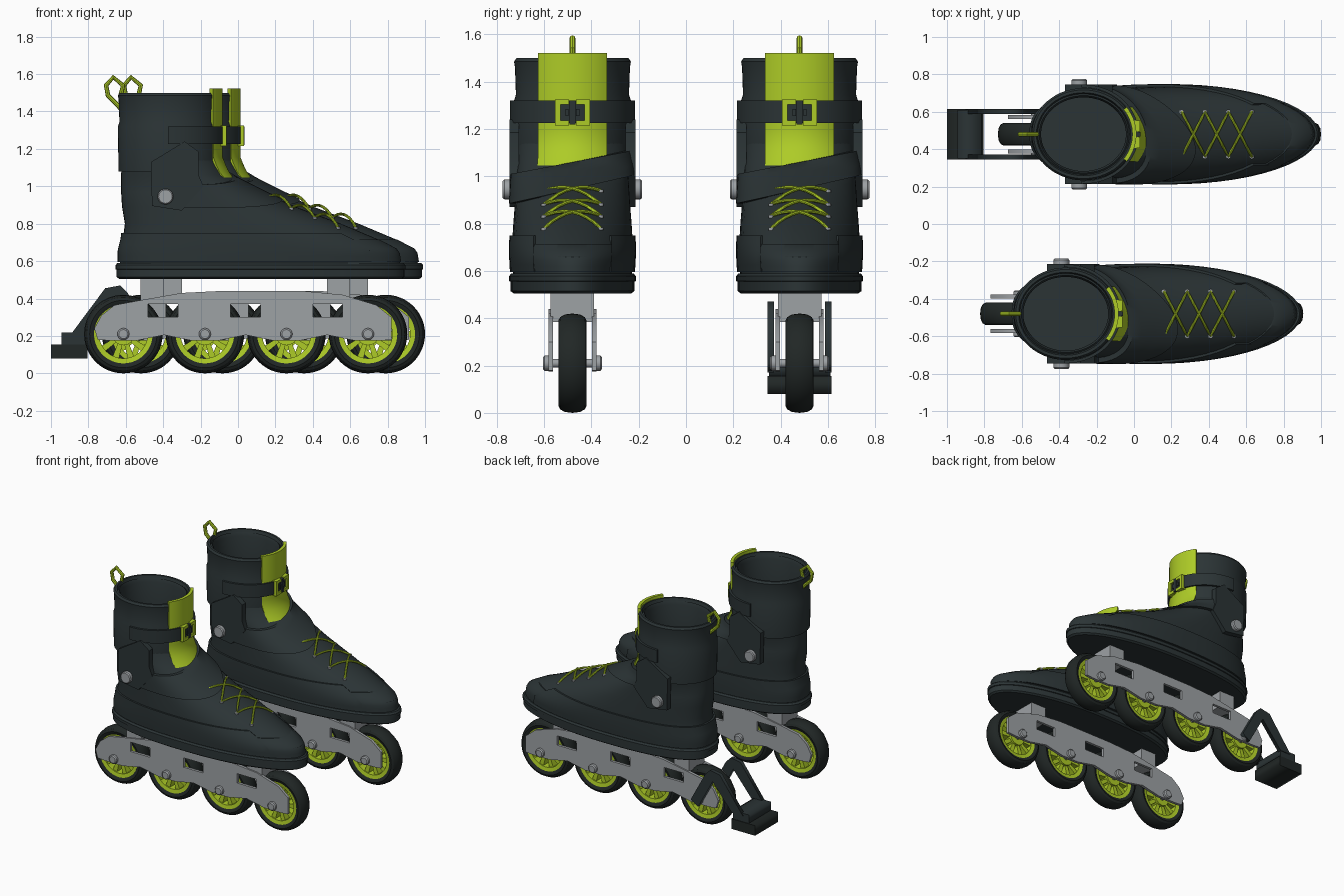
import bpy, bmesh, math
from math import sin, cos, pi, radians
from mathutils import Vector
from mathutils.bvhtree import BVHTree

if "Cube" in bpy.data.objects:
    bpy.data.objects.remove(bpy.data.objects["Cube"])

def material(name, rgb):
    m = bpy.data.materials.new(name)
    m.use_nodes = True
    m.diffuse_color = (*rgb, 1)
    m.node_tree.nodes["Principled BSDF"].inputs["Base Color"].default_value = (*rgb, 1)
    return m

CHARCOAL = material("charcoal", (0.024, 0.034, 0.036))
RUBBER = material("black rubber", (0.015, 0.02, 0.019))
LIME = material("lime", (0.42, 0.6, 0.02))
METAL = material("grey metal", (0.34, 0.36, 0.375))
parts = []

def add(name, mesh, mat):
    ob = bpy.data.objects.new(name, mesh)
    mesh.materials.clear()
    mesh.materials.append(mat)
    bpy.context.collection.objects.link(ob)
    parts.append(ob)
    return ob

def from_bm(name, bm, mat):
    bmesh.ops.recalc_face_normals(bm, faces=bm.faces)
    mesh = bpy.data.meshes.new(name)
    bm.to_mesh(mesh)
    bm.free()
    return add(name, mesh, mat)

def from_curve(name, curve, mat, swap=False):
    tmp = bpy.data.objects.new(name, curve)
    bpy.context.collection.objects.link(tmp)
    mesh = bpy.data.meshes.new_from_object(tmp.evaluated_get(bpy.context.evaluated_depsgraph_get()))
    bpy.data.objects.remove(tmp)
    if swap:
        for v in mesh.vertices:
            v.co = (v.co.x, -v.co.z, v.co.y)
    return add(name, mesh, mat)

def prism(name, loops, y0, y1, mat):
    """Side outline (x, z), later loops are holes, extruded from y0 to y1."""
    c = bpy.data.curves.new(name, 'CURVE')
    c.dimensions, c.fill_mode, c.extrude = '2D', 'BOTH', abs(y1 - y0) / 2
    for pts in loops:
        s = c.splines.new('POLY')
        s.points.add(len(pts) - 1)
        s.use_cyclic_u = True
        for p, (x, z) in zip(s.points, pts):
            p.co = (x, z, 0, 1)
    ob = from_curve(name, c, mat, True)
    for v in ob.data.vertices:
        v.co.y += (y0 + y1) / 2
    return ob

def tube(name, pts, r, mat):
    c = bpy.data.curves.new(name, 'CURVE')
    c.dimensions, c.bevel_depth, c.bevel_resolution, c.use_fill_caps = '3D', r, 2, True
    s = c.splines.new('POLY')
    s.points.add(len(pts) - 1)
    for p, co in zip(s.points, pts):
        p.co = (*co, 1)
    return from_curve(name, c, mat)

def box(name, x0, x1, y0, y1, z0, z1, mat):
    return prism(name, [[(x0, z0), (x1, z0), (x1, z1), (x0, z1)]], y0, y1, mat)

def skin(bm, rows, wrap):
    """Quads between neighbouring rows of points."""
    vs = [[bm.verts.new(p) for p in row] for row in rows]
    n = len(vs[0])
    for a, b in zip(vs, vs[1:]):
        for i in range(n if wrap else n - 1):
            j = (i + 1) % n
            bm.faces.new((a[i], a[j], b[j], b[i]))
    return vs

def lathe(name, profile, mat, n=40):
    """Closed (radius, y) profile turned about the y axis."""
    bm = bmesh.new()
    loop = profile + profile[:1]
    skin(bm, [[(r * cos(2 * pi * i / n), y, r * sin(2 * pi * i / n)) for i in range(n)] for r, y in loop], True)
    bmesh.ops.remove_doubles(bm, verts=bm.verts, dist=1e-5)
    return from_bm(name, bm, mat)

def ring_point(ring, a, off=0):
    """Point on an egg-shaped level: (z, back x, front x, widest x, half width, heel squareness)."""
    z, x0, x1, cx, w, e = ring
    c, s = cos(a), sin(a)
    k = 2 / (e if c < 0 else 2)
    rx = (x1 - cx if c > 0 else cx - x0) + off
    return (cx + rx * math.copysign(abs(c) ** k, c), (w + off) * math.copysign(abs(s) ** k, s), z)

def level(table, z):
    for a, b in zip(table, table[1:]):
        if z <= b[0]:
            break
    t = (z - a[0]) / (b[0] - a[0])
    return [p + (q - p) * t for p, q in zip(a, b)]

def loft(name, table, mat, n=56):
    bm = bmesh.new()
    vs = skin(bm, [[ring_point(r, 2 * pi * i / n) for i in range(n)] for r in table], True)
    bm.faces.new(vs[0])
    bm.faces.new(vs[-1])
    return from_bm(name, bm, mat)

def shell(name, table, lo, hi, a0, a1, off, thick, mat, rows=5, n=40):
    """Band hugging a lofted form between two heights given as functions of y."""
    bm = bmesh.new()
    def grid(o):
        out = []
        for j in range(rows + 1):
            row = []
            for i in range(n + 1):
                a = radians(a0 + (a1 - a0) * i / n)
                y = table[0][4] * sin(a)
                z = lo(y) + (hi(y) - lo(y)) * j / rows
                row.append(ring_point(level(table, z), a, o))
            out.append(row)
        return out
    def loop_rows(inner, outer):
        return [inner[0]] + outer + inner[::-1]
    vs = skin(bm, loop_rows(grid(off - thick), grid(off)), False)
    bmesh.ops.remove_doubles(bm, verts=bm.verts, dist=1e-5)
    bmesh.ops.holes_fill(bm, edges=[e for e in bm.edges if e.is_boundary], sides=0)
    return from_bm(name, bm, mat)

# Boot and sole
FOOT = [(.57, -.63, .87, .1, .25, 2.6), (.66, -.63, .855, .1, .255, 2.6), (.72, -.615, .74, .08, .255, 2.6),
        (.80, -.605, .55, 0, .25, 2.5), (.89, -.62, .31, -.1, .243, 2.4), (.97, -.625, .13, -.18, .238, 2.2),
        (1.0, -.625, .07, -.2, .236, 2.1), (1.06, -.625, -.05, -.28, .235, 2), (1.15, -.62, -.1, -.34, .235, 2)]
boot = loft("boot", FOOT, CHARCOAL)
SOLE = [(z, -.655 + d, .895 - d, .1, .268 - d, 2.6) for z, d in
        [(.505, .02), (.515, .006), (.555, .006), (.557, 0), (.578, 0), (.59, .01)]]
loft("sole", SOLE, CHARCOAL)
shell("side_rand", FOOT, lambda y: .595, lambda y: .75, 38, 322, .013, .03, CHARCOAL, n=64)
shell("toe_cap", FOOT, lambda y: .595, lambda y: .715, -50, 50, .007, .02, CHARCOAL)
shell("instep_strap", FOOT, lambda y: .945 + .24 * y, lambda y: 1.06 + .2 * y, -108, 108, .026, .035, CHARCOAL)

# Cuff with an open, padded top
CUFF = [(z, -.642 + d, -.088 - d, -.365, .247 - d, 2) for z, d in
        [(1.08, .003), (1.32, 0), (1.345, .008), (1.46, .004), (1.485, 0), (1.5, .01),
         (1.5, .025), (1.478, .032), (1.485, .04), (1.46, .05), (1.2, .05)]]
loft("cuff", CUFF, CHARCOAL)
COLLAR = [(1.1, -.642, -.088, -.365, .247, 2), (1.55, -.642, -.088, -.365, .247, 2)]
shell("cuff_strap", COLLAR, lambda y: 1.225, lambda y: 1.32, -92, 92, .018, .016, CHARCOAL)

# Tongue, flaring forward at the bottom
TONGUE = [(1.03, -.6, -.015, -.3, .25, 2), (1.07, -.6, -.05, -.33, .25, 2), (1.15, -.64, -.088, -.36, .247, 2),
          (1.55, -.642, -.088, -.365, .247, 2)]
shell("tongue", TONGUE, lambda y: 1.035, lambda y: 1.522, -35, 35, .006, .022, LIME, 12, 16)

# Buckle: two facing brackets and a centre prong
for s in (-1, 1):
    box("buckle_side", -.098, -.062, s * .05, s * .074, 1.215, 1.325, LIME)
    for z in (1.215, 1.303):
        box("buckle_arm", -.088, -.062, s * .014, s * .06, z, z + .022, LIME)
    box("buckle_inner_tab", -.075, -.064, s * .016, s * .03, 1.255, 1.285, CHARCOAL)
box("buckle_prong", -.075, -.06, -.013, .013, 1.22, 1.32, CHARCOAL)

# Ankle levers and pivots
LEVER = [(-.465, 1.13), (-.285, 1.24), (-.21, 1.185), (-.21, 1.06), (-.185, 1.0), (-.3, .87), (-.46, .895)]
for s in (-1, 1):
    prism("ankle_lever", [LEVER], s * .225, s * .266, CHARCOAL)
    pivot = lathe("ankle_pivot", [(0, s * .25), (.042, s * .25), (.042, s * .288), (.036, s * .295), (0, s * .295)], METAL, 24)
    pivot.location = (-.388, 0, .945)

# Heel pull loop
tube("pull_loop", [(-.62, 0, 1.41), (-.695, 0, 1.485), (-.705, 0, 1.54), (-.667, 0, 1.583),
                   (-.615, 0, 1.54), (-.628, 0, 1.48)], .013, LIME)

# Laces draped over the instep
bm = bmesh.new()
bm.from_mesh(boot.data)
tree = BVHTree.FromBMesh(bm)
bm.free()
def drape(x, y, lift):
    hit = tree.ray_cast(Vector((x, y, 2)), Vector((0, 0, -1)))[0]
    return (x, y, hit.z + lift)
rows = [.16, .285, .41, .535]
for s in (-1, 1):
    pts = []
    for k in range(3):
        side = s * (-1) ** k
        for i in range(9):
            t = i / 8
            pts.append(drape(rows[k] + (rows[k + 1] - rows[k]) * t, side * .12 * (1 - 2 * t), .004 + .016 * sin(pi * t)))
    tube("lace", pts, .0075, LIME)
    for x in rows:
        eyelet = lathe("eyelet", [(0, -.006), (.012, -.006), (.012, .006), (0, .006)], METAL, 12)
        eyelet.rotation_euler.x = pi / 2
        eyelet.location = drape(x, s * .12, .002)

# Wheel frame
AXLES = [-.613 + .436 * i for i in range(4)]
outline = [(-.75, .18), (-.768, .24), (-.73, .31), (-.66, .365), (-.5, .395), (-.3, .43), (-.1, .44),
           (.35, .44), (.56, .42), (.74, .365), (.82, .3), (.82, .18)]
for x in reversed(AXLES):
    outline += [(x + .07, .175), (x - .07, .175)]
    if x > AXLES[0]:
        outline.append((x - .218, .205))
windows = [[(x, .30), (x, .37), (x + .16, .37), (x + .16, .30)] for x in (-.48, -.04, .40)]
for s in (-1, 1):
    prism("frame_plate", [outline] + windows, s * .082, s * .102, METAL)
for x in (-.52, .475):
    box("frame_mount", x, x + .125, -.092, .092, .385, .51, METAL)

# Wheels
tire = [(.15, -.045), (.165, -.056), (.18, -.06), (.195, -.052), (.206, -.032), (.21, 0)]
tire += [(r, -y) for r, y in tire[-2::-1]]
for x in AXLES:
    wheel = [lathe("tire", tire, RUBBER, 48),
             lathe("rim", [(.13, -.045), (.157, -.05), (.157, .05), (.13, .045)], LIME),
             lathe("hub", [(.02, -.05), (.06, -.05), (.06, .05), (.02, .05)], LIME, 24),
             lathe("axle", [(0, -.125), (.024, -.125), (.032, -.118), (.032, -.102), (.018, -.102),
                            (.018, .102), (.032, .102), (.032, .118), (.024, .125), (0, .125)], METAL, 20)]
    for k in range(10):
        spoke = prism("spoke", [[(.05, -.012), (.14, -.018), (.14, .018), (.05, .012)]], -.036, .036, LIME)
        spoke.rotation_euler.y = 2 * pi * k / 10
        wheel.append(spoke)
    for ob in wheel:
        ob.location = (x, 0, .21)

# Second skate is a shifted copy of the first
bpy.ops.object.select_all(action='DESELECT')
for ob in parts:
    ob.select_set(True)
bpy.context.view_layer.objects.active = boot
bpy.ops.object.shade_smooth_by_angle(angle=radians(32))
for ob in list(parts):
    twin = ob.copy()
    twin.name = "second_" + ob.name
    bpy.context.collection.objects.link(twin)
    twin.location += Vector((.095, .48, 0))
    ob.location.y -= .48

# Heel brake on the second skate
ARM = [(-.9, .2), (-.71, .455), (-.63, .47), (-.59, .43), (-.47, .21), (-.53, .17), (-.65, .39), (-.81, .2)]
brake = [box("brake_pad", -1, -.805, -.135, .135, .08, .155, RUBBER),
         box("brake_holder", -.945, -.815, -.13, .13, .155, .218, CHARCOAL)]
for s in (-1, 1):
    brake.append(prism("brake_arm", [ARM], s * .108, s * .136, CHARCOAL))
for ob in brake:
    ob.location.y = .48
